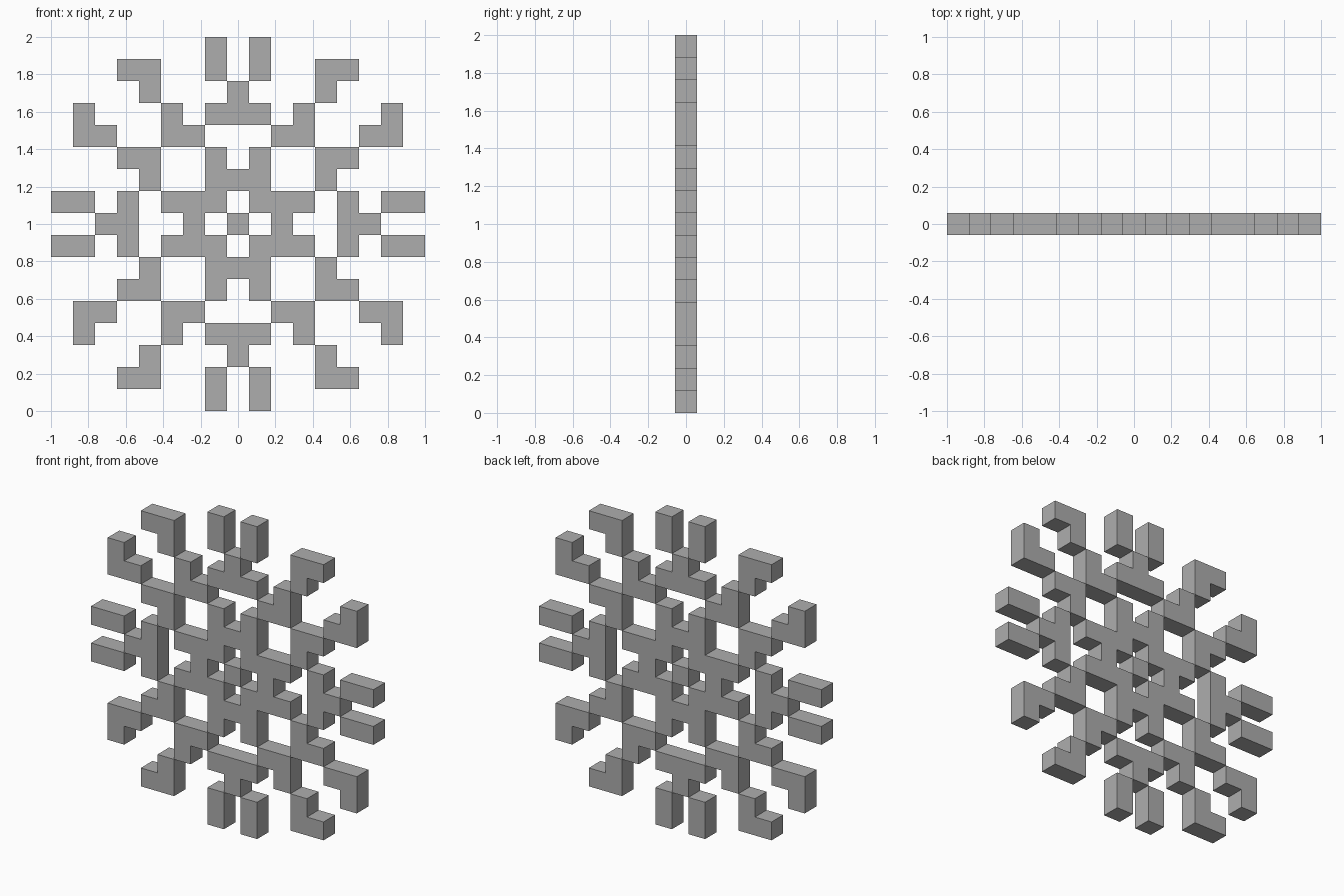
import bpy
import bmesh

if "Cube" in bpy.data.objects:
    bpy.data.objects.remove(bpy.data.objects["Cube"])

S = 2 / 17  # size of one grid cell

grey = bpy.data.materials.new("plain grey")
grey.diffuse_color = (0.42, 0.42, 0.42, 1)
grey.use_nodes = True
grey.node_tree.nodes["Principled BSDF"].inputs["Base Color"].default_value = grey.diffuse_color


def plate(name, cells):
    """Slab one cell thick made from merged square cells (column, row from centre)."""
    bm = bmesh.new()
    for a, b in sorted(cells):
        corners = ((-.5, -.5), (.5, -.5), (.5, .5), (-.5, .5))
        bm.faces.new([bm.verts.new(((a + u) * S, -S / 2, 1 + (b + v) * S))
                      for u, v in corners])
    bmesh.ops.remove_doubles(bm, verts=bm.verts[:], dist=1e-4)
    ext = bmesh.ops.extrude_face_region(bm, geom=bm.faces[:], use_keep_orig=True)
    moved = [g for g in ext["geom"] if isinstance(g, bmesh.types.BMVert)]
    bmesh.ops.translate(bm, verts=moved, vec=(0, S, 0))
    bmesh.ops.recalc_face_normals(bm, faces=bm.faces[:])
    bmesh.ops.dissolve_limit(bm, angle_limit=0.01, verts=bm.verts[:], edges=bm.edges[:])
    me = bpy.data.meshes.new(name)
    bm.to_mesh(me)
    bm.free()
    me.materials.append(grey)
    bpy.context.collection.objects.link(bpy.data.objects.new(name, me))


def turned(cells, quarter):
    for _ in range(quarter):
        cells = [(-b, a) for a, b in cells]
    return cells


def mirrored(cells):
    return [(-a, b) for a, b in cells]


# pieces of the top arm; the paired ones are mirrored left to right
paired = {
    "tip_bar": [(1, 8), (1, 7)],
    "outer_elbow": [(4, 6), (4, 7), (5, 7)],
    "inner_elbow": [(3, 5), (3, 4), (2, 4)],
}
tee = [(0, 6), (-1, 5), (0, 5), (1, 5)]
hub_arm = [(-1, 3), (1, 3), (-1, 2), (0, 2), (1, 2), (-1, 1), (1, 1)]

# four arms around the centre
hub = set()
for q in range(4):
    for name, cells in paired.items():
        plate(name, turned(cells, q))
        plate(name, turned(mirrored(cells), q))
    plate("tee", turned(tee, q))
    hub.update(turned(hub_arm, q))

# connected ring and the loose centre block
plate("hub_ring", hub)
plate("centre_block", [(0, 0)])
